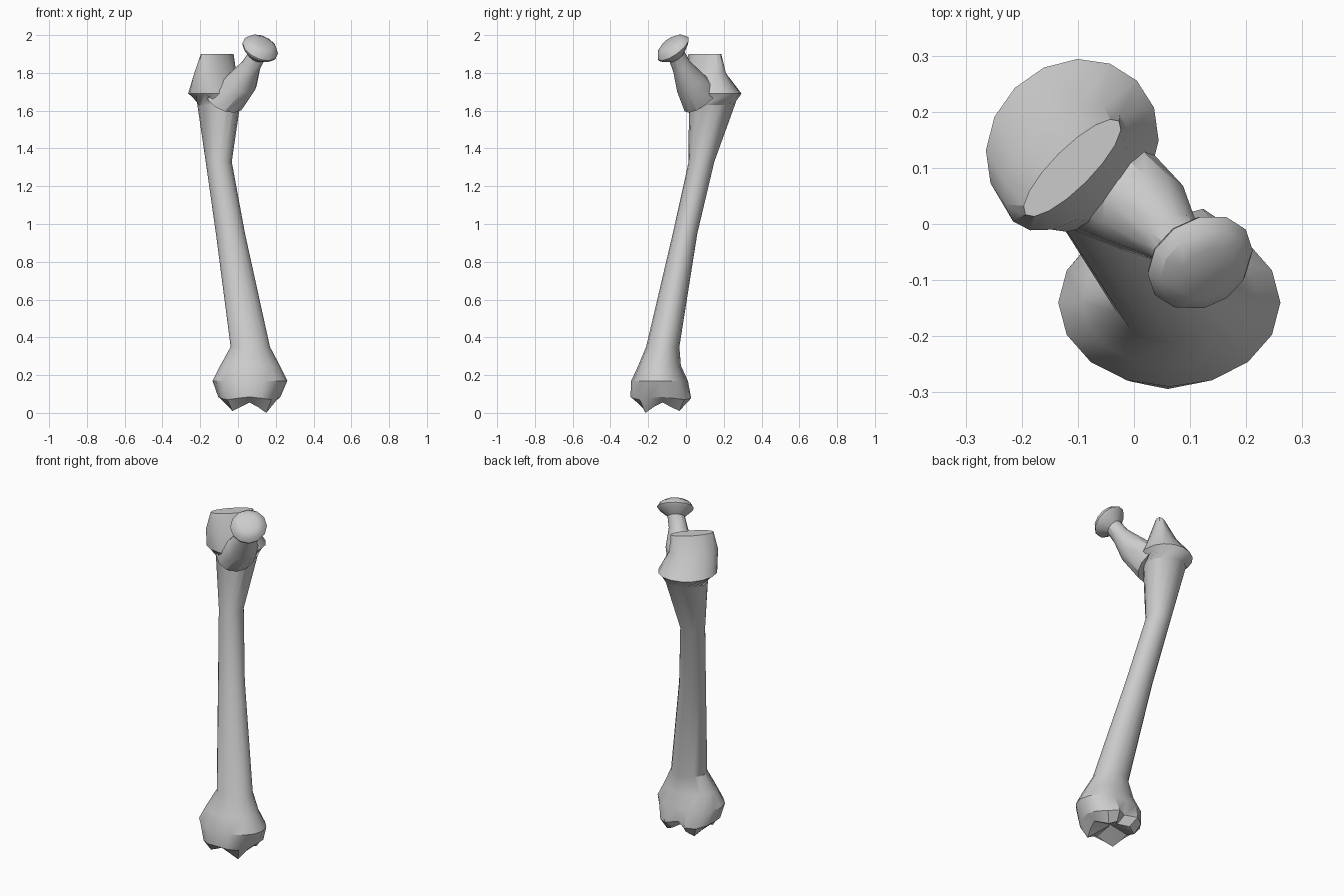
import bpy, bmesh, math
from mathutils import Vector

if "Cube" in bpy.data.objects:
    bpy.data.objects.remove(bpy.data.objects["Cube"])

SIDES = 16


def ring(center, a, b, rot=0.0, axis=(0, 0, 1), sides=SIDES):
    """Ellipse of points around a centre, square to the given axis."""
    n = Vector(axis).normalized()
    u = Vector((1, 0, 0))
    u = (u - n * u.dot(n)).normalized()
    v = n.cross(u)
    pts = []
    for i in range(sides):
        t = 2 * math.pi * i / sides
        x, y = a * math.cos(t), b * math.sin(t)
        c, s = math.cos(rot), math.sin(rot)
        pts.append(Vector(center) + u * (x * c - y * s) + v * (x * s + y * c))
    return pts


def loft(name, rings, start=None):
    """Skin a list of rings; start is an optional apex for the first cap."""
    bm = bmesh.new()
    rows = [[bm.verts.new(p) for p in r] for r in rings]
    n = len(rows[0])
    for r0, r1 in zip(rows, rows[1:]):
        for i in range(n):
            j = (i + 1) % n
            bm.faces.new((r0[i], r0[j], r1[j], r1[i]))
    if start:
        apex = bm.verts.new(start)
        for i in range(n):
            bm.faces.new((apex, rows[0][(i + 1) % n], rows[0][i]))
    else:
        bm.faces.new(rows[0][::-1])
    bm.faces.new(rows[-1])
    bmesh.ops.recalc_face_normals(bm, faces=bm.faces)
    me = bpy.data.meshes.new(name)
    bm.to_mesh(me)
    bm.free()
    ob = bpy.data.objects.new(name, me)
    bpy.context.collection.objects.link(ob)
    return ob


# knee end: four lobes with a cross-shaped hollow between them
sole = ring((0.06, -0.125, 0), 0.115, 0.115)
rim = ring((0.06, -0.127, 0.07), 0.165, 0.167)
for i in range(SIDES):
    hollow = math.cos(2 * 2 * math.pi * i / SIDES) ** 2
    sole[i].z = 0.01 + 0.045 * hollow
    rim[i].z += 0.015 * hollow
    if i == SIDES // 4:            # notch between the lobes at the back
        sole[i].y -= 0.06
        rim[i].y -= 0.05
for i in (2, 6, 10, 14):
    sole[i].z = 0.0 if i == 14 else 0.01
    sole[i] += (sole[i] - Vector((0.06, -0.125, sole[i].z))) * 0.1

# shaft and big outer knob
body_rings = [sole, rim]
for x, y, z, a, b, rot in [
    (0.063, -0.140, 0.17, 0.198, 0.150, 0),
    (0.064, -0.140, 0.25, 0.158, 0.113, 0),
    (0.065, -0.123, 0.35, 0.104, 0.088, 0),
    (-0.040, -0.005, 0.95, 0.077, 0.065, 0),
    (-0.102, 0.082, 1.33, 0.069, 0.068, 0),
    (-0.102, 0.137, 1.63, 0.113, 0.122, 0),
    (-0.110, 0.140, 1.69, 0.163, 0.145, math.pi / 4),
    (-0.120, 0.100, 1.80, 0.135, 0.085, math.pi / 4),
    (-0.110, 0.100, 1.90, 0.118, 0.035, math.pi / 4),
]:
    body_rings.append(ring((x, y, z), a, b, rot))
bone = loft("thigh_bone", body_rings, start=(0.06, -0.125, 0.075))

# neck and mushroom head on a slanted axis
axis = (0.35, -0.55, 0.75)
neck_rings = [ring((x, y, z), r, r, 0, axis, 12) for x, y, z, r in [
    (-0.070, 0.080, 1.660, 0.108),
    (0.020, 0.020, 1.750, 0.083),
    (0.068, -0.025, 1.835, 0.052),
    (0.098, -0.048, 1.888, 0.048),
    (0.113, -0.064, 1.918, 0.094),
    (0.118, -0.068, 1.930, 0.100),
    (0.126, -0.081, 1.948, 0.085),
    (0.132, -0.090, 1.960, 0.055),
]]
neck = loft("neck_and_head", neck_rings)

# merge the two into one skin
mod = bone.modifiers.new("merge", 'BOOLEAN')
mod.operation = 'UNION'
mod.solver = 'EXACT'
mod.object = neck
bpy.context.view_layer.objects.active = bone
bone.select_set(True)
bpy.ops.object.modifier_apply(modifier=mod.name)
bpy.data.objects.remove(neck)
bpy.ops.object.shade_smooth_by_angle(angle=math.radians(30))
